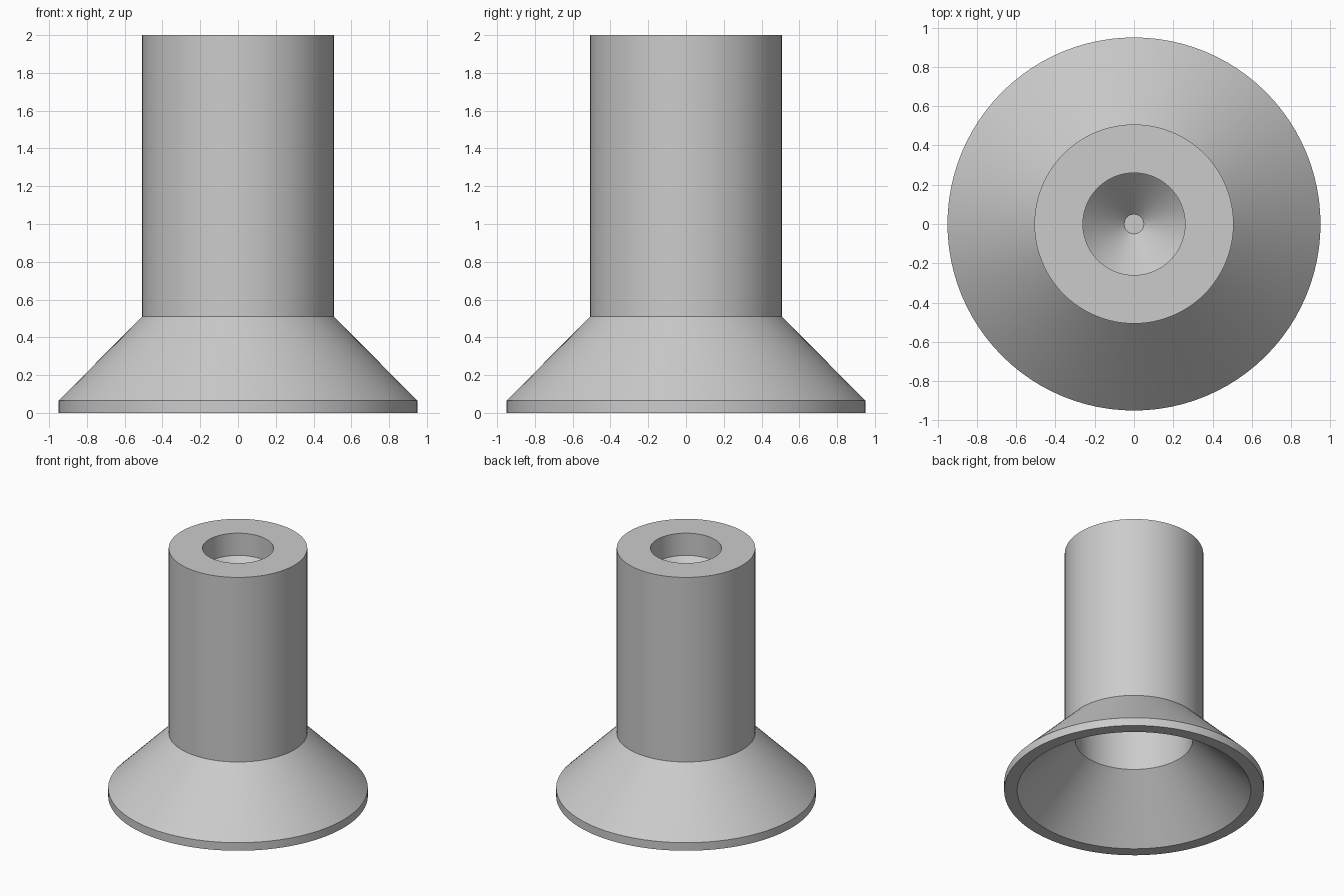
import bpy
import bmesh
import math

cube = bpy.data.objects.get("Cube")
if cube:
    bpy.data.objects.remove(cube, do_unlink=True)

SEGMENTS = 96

# One plain grey for the whole part
grey = bpy.data.materials.new("light_grey")
grey.use_nodes = True
colour = (0.6, 0.6, 0.6, 1.0)
grey.diffuse_color = colour
grey.node_tree.nodes["Principled BSDF"].inputs["Base Color"].default_value = colour


def lathe(name, profile):
    """Revolve an (r, z) profile that starts and ends on the z axis."""
    bm = bmesh.new()
    verts = [bm.verts.new((r, 0, z)) for r, z in profile]
    edges = [bm.edges.new(pair) for pair in zip(verts, verts[1:])]
    bmesh.ops.spin(bm, geom=verts + edges, cent=(0, 0, 0), axis=(0, 0, 1),
                   angle=math.tau, steps=SEGMENTS, use_duplicate=False)
    bmesh.ops.remove_doubles(bm, verts=bm.verts, dist=0.0001)
    bmesh.ops.recalc_face_normals(bm, faces=bm.faces)
    mesh = bpy.data.meshes.new(name)
    bm.to_mesh(mesh)
    bm.free()
    mesh.materials.append(grey)
    obj = bpy.data.objects.new(name, mesh)
    bpy.context.collection.objects.link(obj)
    bpy.ops.object.select_all(action="DESELECT")
    obj.select_set(True)
    bpy.context.view_layer.objects.active = obj
    bpy.ops.object.shade_smooth_by_angle(angle=math.radians(30))
    return obj


# Top socket: countersunk blind hole, from its floor up to the rim
socket = [(0, 1.61), (0.05, 1.61), (0.26, 1.82), (0.26, 2.0)]

# Outside: straight stem, sloping skirt and thin lip
outside = [(0.507, 2.0), (0.507, 0.51), (0.95, 0.065), (0.95, 0)]

# Underside: hollow skirt leading into a round cavity in the stem
underside = [(0.855, 0), (0.43, 0.425), (0.43, 1.3), (0, 1.3)]

lathe("flared_hollow_stem", socket + outside + underside)
